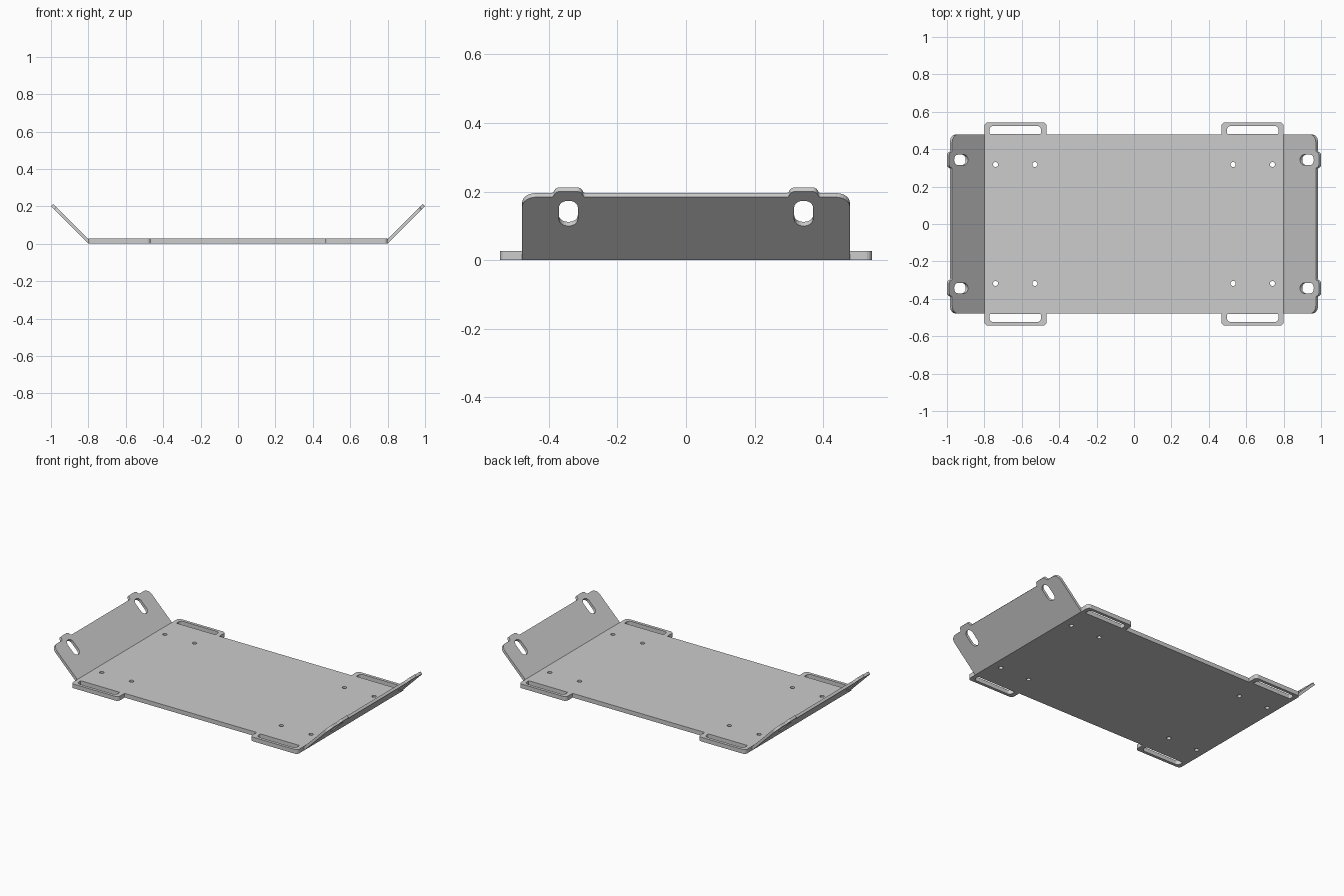
import bpy
from math import radians, pi, sin, tan
from mathutils import Vector, Matrix

cube = bpy.data.objects.get("Cube")
if cube:
    bpy.data.objects.remove(cube)

metal = bpy.data.materials.new("grey metal")
metal.use_nodes = True
GREY = (0.604, 0.604, 0.604, 1)
metal.diffuse_color = GREY
metal.node_tree.nodes["Principled BSDF"].inputs["Base Color"].default_value = GREY


def outline(corners, steps=6):
    """Closed outline from (x, y, radius) corners, each rounded by an arc."""
    pts = []
    for i, (x, y, r) in enumerate(corners):
        p = Vector((x, y, 0))
        if r == 0:
            pts.append(p)
            continue
        a = (Vector((*corners[i - 1][:2], 0)) - p).normalized()
        b = (Vector((*corners[(i + 1) % len(corners)][:2], 0)) - p).normalized()
        half = a.angle(b) / 2
        centre = p + (a + b).normalized() * r / sin(half)
        start = (p + a * r / tan(half) - centre).normalized()
        end = (p + b * r / tan(half) - centre).normalized()
        pts += [centre + start.slerp(end, k / steps) * r for k in range(steps + 1)]
    return pts


def circle(x, y, r, n=20):
    return [Vector((x, y, 0)) + Matrix.Rotation(2 * pi * k / n, 3, 'Z') @ Vector((r, 0, 0))
            for k in range(n)]


def box(x0, x1, y0, y1, r_in, r_out):
    return outline([(x0, y0, r_in), (x1, y0, r_in), (x1, y1, r_out), (x0, y1, r_out)])


def plate(name, loops, thick, matrix):
    """Sheet from z = 0 to thick; inner loops become holes."""
    curve = bpy.data.curves.new(name, 'CURVE')
    curve.dimensions = '2D'
    curve.fill_mode = 'BOTH'
    curve.extrude = thick / 2
    for loop in loops:
        spline = curve.splines.new('POLY')
        spline.points.add(len(loop) - 1)
        for point, co in zip(spline.points, loop):
            point.co = (co.x, co.y, 0, 1)
        spline.use_cyclic_u = True
    temp = bpy.data.objects.new(name + " profile", curve)
    bpy.context.collection.objects.link(temp)
    graph = bpy.context.evaluated_depsgraph_get()
    mesh = bpy.data.meshes.new_from_object(temp.evaluated_get(graph))
    bpy.data.objects.remove(temp)
    mesh.transform(matrix @ Matrix.Translation((0, 0, thick / 2)))
    mesh.materials.clear()
    mesh.materials.append(metal)
    for poly in mesh.polygons:
        poly.use_smooth = False
    obj = bpy.data.objects.new(name, mesh)
    bpy.context.collection.objects.link(obj)


W, D, TAB_X, TAB_Y = 0.8, 0.478, 0.467, 0.543

# Base sheet with four strap tabs, slots and screw holes
quarter = [(W, TAB_Y, 0.02), (TAB_X, TAB_Y, 0.02), (TAB_X, D, 0)]
half_sheet = quarter + [(-x, y, r) for x, y, r in reversed(quarter)]
base = [outline(half_sheet + [(-x, -y, r) for x, y, r in half_sheet])]
for sx in (-1, 1):
    for sy in (-1, 1):
        base.append(box(sx * 0.497, sx * 0.773, sy * 0.482, sy * 0.524, 0.006, 0.022))
        base += [circle(sx * x, sy * 0.318, 0.0135) for x in (0.53, 0.74)]
plate("base_plate", base, 0.027, Matrix())

# Sloped end flanges: local x runs up the slope, local y along the edge
EDGE, BUMP, MID = 0.26, 0.283, 0.343
side = [(0, D, 0), (EDGE, D, 0.04), (EDGE, MID + 0.045, 0.008), (BUMP, MID + 0.036, 0.016),
        (BUMP, MID - 0.036, 0.016), (EDGE, MID - 0.045, 0.008)]
flange = [outline(side + [(x, -y, r) for x, y, r in reversed(side)])]
for sy in (-1, 1):
    y = sy * MID
    flange.append(box(0.141, 0.245, y - 0.0275, y + 0.0275, 0.027, 0.027))
for name, turn in (("left_flange", 0), ("right_flange", pi)):
    slope = (Matrix.Rotation(turn, 4, 'Z') @ Matrix.Translation((W, 0, 0))
             @ Matrix.Rotation(radians(-45), 4, 'Y'))
    plate(name, flange, 0.017, slope)
